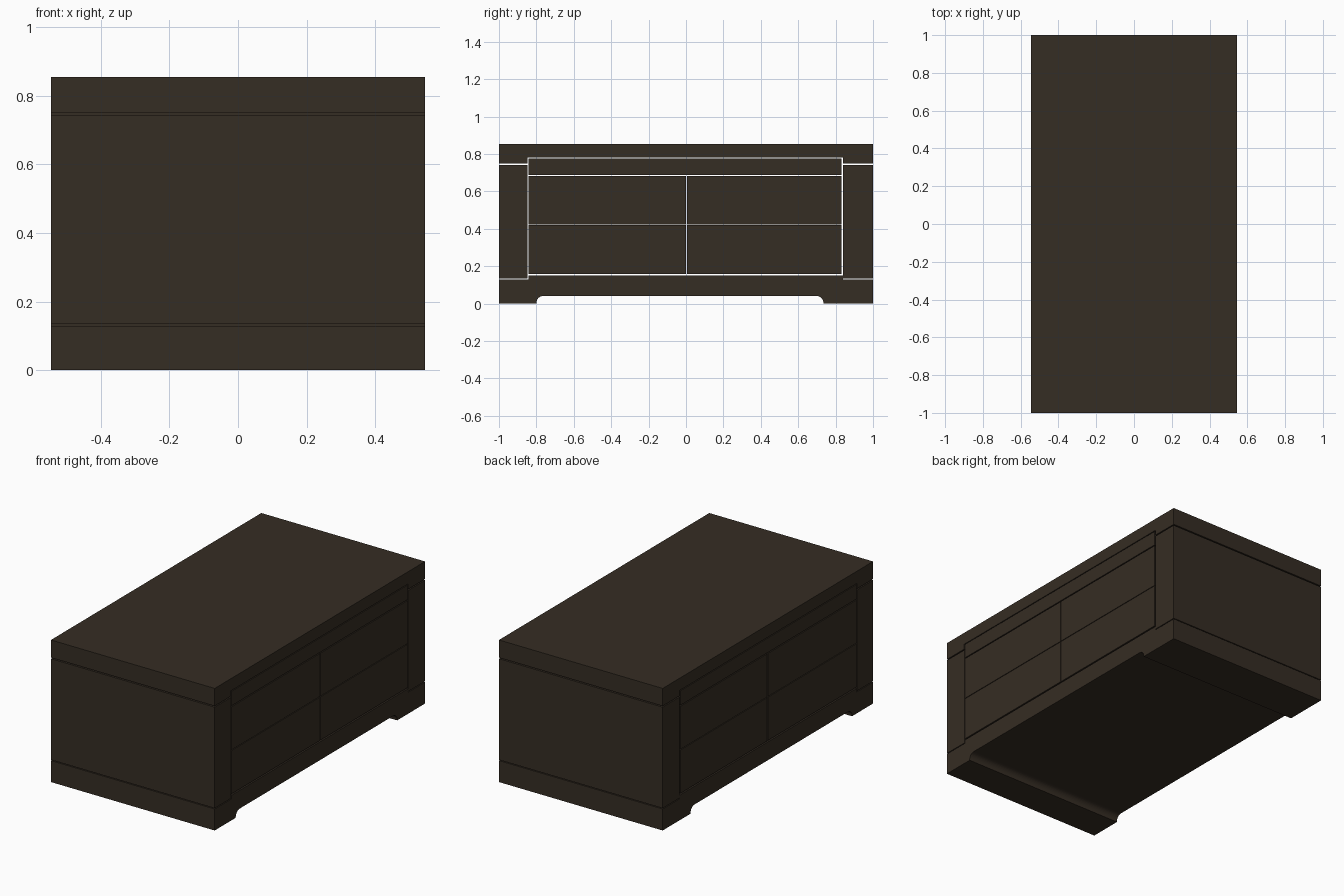
import bpy, math

if "Cube" in bpy.data.objects:
    bpy.data.objects.remove(bpy.data.objects["Cube"])

HALF_X = 0.545  # every part runs the full depth of the chest

wood = bpy.data.materials.new("dark brown wood")
wood.diffuse_color = (0.036, 0.026, 0.017, 1)
wood.use_nodes = True
wood.node_tree.nodes["Principled BSDF"].inputs["Base Color"].default_value = wood.diffuse_color


def extrude(name, profile):
    """Solid made by extruding a (y, z) profile through the chest along x."""
    n = len(profile)
    verts = [(-HALF_X, y, z) for y, z in profile] + [(HALF_X, y, z) for y, z in profile]
    faces = [tuple(range(n))[::-1], tuple(range(n, 2 * n))]
    faces += [(i, (i + 1) % n, n + (i + 1) % n, n + i) for i in range(n)]
    mesh = bpy.data.meshes.new(name)
    mesh.from_pydata(verts, [], faces)
    mesh.materials.append(wood)
    obj = bpy.data.objects.new(name, mesh)
    bpy.context.collection.objects.link(obj)
    return obj


def block(name, y0, y1, z0, z1):
    return extrude(name, [(y0, z0), (y1, z0), (y1, z1), (y0, z1)])


def arc(cy, cz, r, a0, a1, steps=8):
    pts = []
    for i in range(steps + 1):
        a = math.radians(a0 + (a1 - a0) * i / steps)
        pts.append((cy + r * math.cos(a), cz + r * math.sin(a)))
    return pts


# Stepped plinth with a rounded recess between two feet
r = 0.037
foot_l, foot_r, arch = -0.80, 0.735, 0.041
plinth = [(-1, 0), (foot_l, 0)]
plinth += arc(foot_l + r, arch - r, r, 180, 90)
plinth += arc(foot_r - r, arch - r, r, 90, 0)
plinth += [(foot_r, 0), (1, 0), (1, 0.129), (0.839, 0.129),
           (0.839, 0.151), (-0.842, 0.151), (-0.842, 0.129), (-1, 0.129)]
extrude("plinth", plinth)

# Top slab, raised underneath over the drawers
extrude("top_slab", [(-1, 0.749), (-0.848, 0.749), (-0.848, 0.781), (0.839, 0.781),
                     (0.839, 0.749), (1, 0.749), (1, 0.855), (-1, 0.855)])

# Corner posts
block("left_post", -1, -0.847, 0.134, 0.742)
block("right_post", 0.839, 1, 0.134, 0.742)

# Upper rail and four drawers, with narrow gaps between them
block("upper_rail", -0.842, 0.831, 0.689, 0.776)
for row, (z0, z1) in enumerate([(0.159, 0.420), (0.424, 0.683)]):
    for side, (y0, y1) in {"left": (-0.842, 0.0), "right": (0.006, 0.831)}.items():
        block(f"{('lower', 'upper')[row]}_{side}_drawer", y0, y1, z0, z1)
